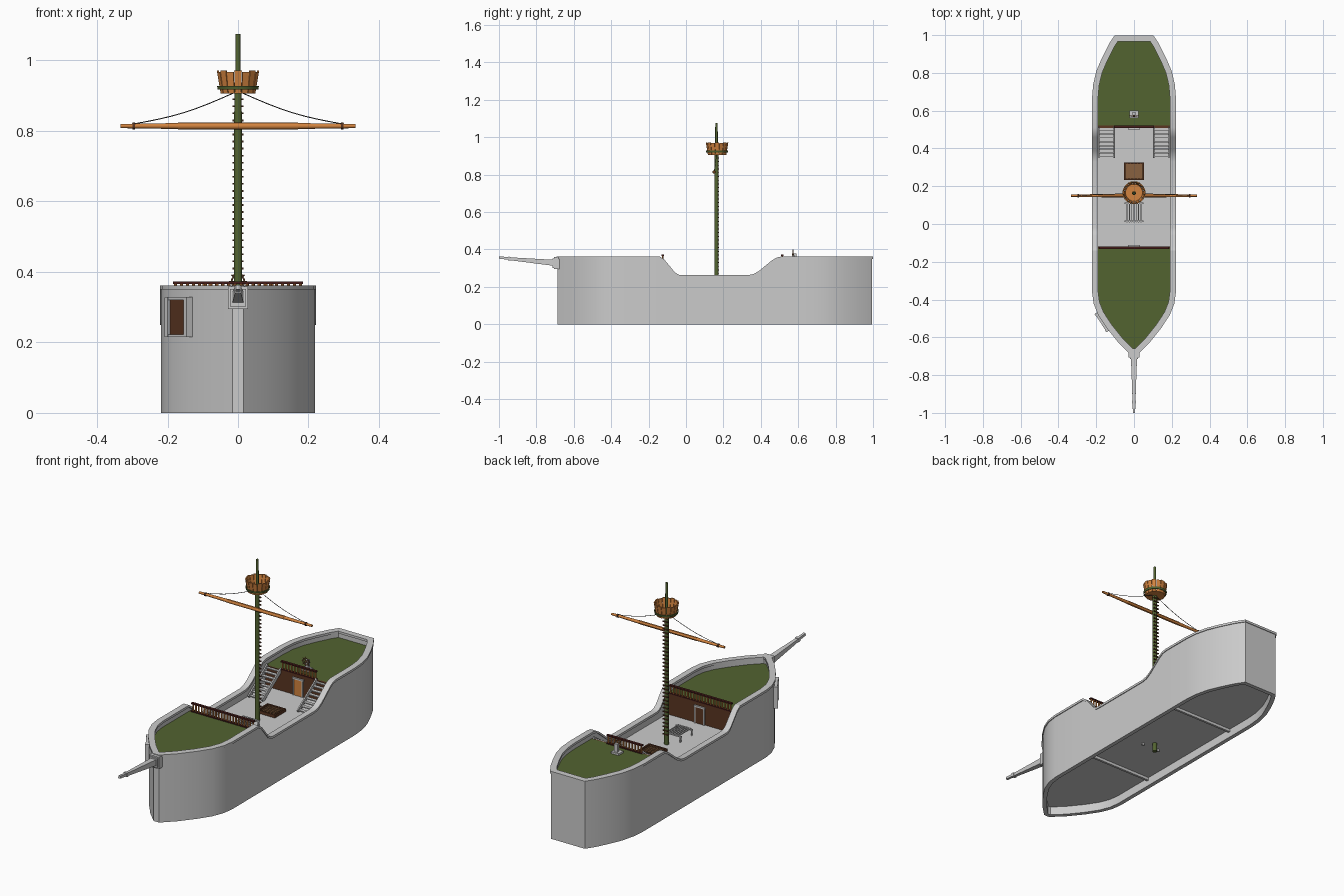
import bpy, bmesh, math
from mathutils import Vector, Matrix, Euler

if "Cube" in bpy.data.objects:
    bpy.data.objects.remove(bpy.data.objects["Cube"])

def material(name, c):
    m = bpy.data.materials.new(name)
    m.diffuse_color = (*c, 1)
    m.use_nodes = True
    m.node_tree.nodes["Principled BSDF"].inputs["Base Color"].default_value = m.diffuse_color
    return m

GREEN = material("green", (.085, .125, .03))
ORANGE = material("orange_wood", (.65, .23, .05))
BROWN = material("brown_wood", (.10, .035, .015))
DARK = material("dark_red", (.06, .012, .01))
TAN = material("grating_wood", (.25, .12, .05))
ROPE = material("rope", (.05, .05, .05))

def finish(name, bm, mat=None):
    bmesh.ops.recalc_face_normals(bm, faces=bm.faces[:])
    me = bpy.data.meshes.new(name)
    bm.to_mesh(me)
    bm.free()
    for p in me.polygons:
        p.use_smooth = True
    me.set_sharp_from_angle(angle=math.radians(30))
    ob = bpy.data.objects.new(name, me)
    bpy.context.collection.objects.link(ob)
    if mat:
        me.materials.append(mat)
    return ob

def box(bm, c, s, rot=(0, 0, 0)):
    M = Matrix.Translation(c) @ Euler(rot).to_matrix().to_4x4() @ Matrix.Diagonal((*s, 1))
    bmesh.ops.create_cube(bm, size=1, matrix=M)

def rod(bm, a, b, r0, r1=None, n=12, spin=0):
    a, b = Vector(a), Vector(b)
    d = b - a
    M = Matrix.Translation((a + b) / 2) @ d.to_track_quat('Z', 'Y').to_matrix().to_4x4() @ Matrix.Rotation(spin, 4, 'Z')
    bmesh.ops.create_cone(bm, cap_ends=True, segments=n, radius1=r0, radius2=r0 if r1 is None else r1,
                          depth=d.length, matrix=M)

def boxes(name, items, mat=None):
    bm = bmesh.new()
    for it in items:
        box(bm, *it)
    return finish(name, bm, mat)

def rods(name, items, mat=None):
    bm = bmesh.new()
    for it in items:
        rod(bm, *it)
    return finish(name, bm, mat)

# hull plan (right half, stern to bow) and sheer line
SHEER = [(-.14, .362), (-.115, .345), (-.06, .278), (-.04, .265), (-.02, .262),
         (.33, .262), (.36, .268), (.39, .285), (.46, .342), (.485, .357), (.51, .362)]
HALF = [(.10, .995), (.13, .95), (.165, .88), (.195, .81), (.212, .74), (.218, .67)]
HALF += [(.218, y) for y, z in reversed(SHEER)]
HALF += [(.218, -.36), (.210, -.42), (.186, -.48), (.14, -.55), (.08, -.625), (.016, -.688)]

def lerp_table(t, v):
    if v <= t[0][0]:
        return t[0][1]
    for (a, fa), (b, fb) in zip(t, t[1:]):
        if v <= b:
            return fa + (fb - fa) * (v - a) / (b - a)
    return t[-1][1]

def offset_half(d):
    # mitred offset of the half plan; positive is outward
    pts = [Vector((-HALF[0][0], HALF[0][1]))] + [Vector(p) for p in HALF] + [Vector((-HALF[-1][0], HALF[-1][1]))]
    out = []
    for a, p, b in zip(pts, pts[1:], pts[2:]):
        u, v = (p - a).normalized(), (b - p).normalized()
        n1, n2 = Vector((-u.y, u.x)), Vector((-v.y, v.x))
        m = (n1 + n2).normalized()
        out.append(p + m * d / m.dot(n1))
    return out

def hull_sweep(name, section, mat=None):
    bm = bmesh.new()
    rings = []
    for d, zf in section:
        h = offset_half(d)
        zs = [zf(lerp_table(SHEER, y)) for x, y in HALF]
        co = [(p.x, p.y, z) for p, z in zip(h, zs)]
        co += [(-x, y, z) for x, y, z in reversed(co)]
        rings.append([bm.verts.new(c) for c in co])
    n = len(rings[0])
    for r, s in zip(rings, rings[1:] + rings[:1]):
        for i in range(n):
            bm.faces.new((r[i], r[(i + 1) % n], s[(i + 1) % n], s[i]))
    return finish(name, bm, mat)

hull_sweep("hull_wall", [(0, lambda z: 0), (0, lambda z: z - .01), (-.022, lambda z: z - .01), (-.022, lambda z: 0)])
hull_sweep("hull_rim", [(.004, lambda z: z - .012), (.004, lambda z: z), (-.028, lambda z: z), (-.028, lambda z: z - .012)])

def deck(name, y0, y1, z0, z1, mat=None):
    h = offset_half(-.016)
    y0, y1 = max(y0, h[-1].y), min(y1, h[0].y)
    t = sorted((p.y, p.x) for p in h)
    ys = [y0] + [y for y, x in t if y0 + 1e-4 < y < y1 - 1e-4] + [y1]
    right = [(lerp_table(t, y), y) for y in ys]
    bm = bmesh.new()
    f = bm.faces.new([bm.verts.new((x, y, z0)) for x, y in right + [(-x, y) for x, y in reversed(right)]])
    g = bmesh.ops.extrude_face_region(bm, geom=[f], use_keep_orig=True)
    bmesh.ops.translate(bm, vec=(0, 0, z1 - z0), verts=[v for v in g["geom"] if isinstance(v, bmesh.types.BMVert)])
    return finish(name, bm, mat)

DZ, UZ = .215, .325   # main and upper deck heights
deck("hull_floor", -1, 1, .045, .055)
deck("main_deck", -.13, .52, DZ - .01, DZ)
deck("fore_deck", -1, -.125, UZ - .012, UZ, GREEN)
deck("aft_deck", .515, 1, UZ - .012, UZ, GREEN)

# bulkheads, doors and railings of the two upper decks
for nm, y, face, w in (("fore", -.125, 1, .185), ("aft", .515, -1, .105)):
    boxes(nm + "_bulkhead", [((0, y, (DZ + UZ) / 2), (.39, .012, UZ - DZ))], BROWN)
    boxes(nm + "_floor_beam", [((0, y, .04), (.40, .012, .02))])
    yd = y + face * .008
    boxes(nm + "_door_frame", [((s * .026, yd, DZ + .045), (.007, .012, .09)) for s in (-1, 1)]
          + [((0, yd, DZ + .09), (.064, .014, .008))])
    boxes(nm + "_door", [((0, yd, DZ + .043), (.046, .006, .086))], BROWN if face > 0 else ORANGE)
    boxes(nm + "_rail", [((0, y, .369), (2 * w, .014, .007)), ((0, y, UZ + .003), (2 * w, .014, .006))], DARK)
    n = round(w / .0085)
    rods(nm + "_balusters", [((-w + .008 + i * (2 * w - .016) / (n - 1), y, UZ),
                              (-w + .008 + i * (2 * w - .016) / (n - 1), y, .367), .0042, .0042, 8) for i in range(n)], ORANGE)

# stairs to the aft deck
N = 8
run, rise = .16, UZ - DZ
slope = math.atan2(rise, run)
for nm, s in (("right", 1), ("left", -1)):
    boxes(nm + "_stair_treads", [((s * .145, .355 + run * (i + .5) / N, DZ + rise * (i + .6) / N), (.078, .018, .005)) for i in range(N)])
    boxes(nm + "_stair_stringers", [((s * x, .355 + run / 2, DZ + rise / 2 + .002), (.007, math.hypot(run, rise), .022), (slope, 0, 0))
                                    for x in (.105, .185)])

# outer hatch door on the left bow
c, ang = Vector((-.165, -.517, .272)), math.atan2(.07, -.045)
t, nrm = Vector((math.cos(ang), math.sin(ang), 0)), Vector((-.84, -.54, 0))
r = (0, 0, ang)
boxes("bow_hatch_door", [(c, (.09, .012, .10), r)], BROWN)
boxes("bow_hatch_frame", [(c + t * s * .05 + nrm * .004, (.016, .022, .112), r) for s in (-1, 1)]
      + [(c + Vector((0, 0, s * .053)) + nrm * .003, (.116, .02, .008), r) for s in (-1, 1)])

# deck grating behind the mast
boxes("hatch_frame", [((s * .05, .28, DZ + .008), (.008, .092, .016)) for s in (-1, 1)]
      + [((0, .28 + s * .042, DZ + .008), (.10, .008, .016)) for s in (-1, 1)], BROWN)
boxes("hatch_grating", [((0, .28, DZ + .004), (.096, .08, .008))]
      + [((-.036 + .018 * i, .28, DZ + .011), (.006, .08, .006)) for i in range(5)], TAN)

# slatted rack in front of the mast
boxes("rack", [((-.036 + .012 * i, .058, DZ + .034), (.005, .10, .004)) for i in range(7)]
      + [((0, y, DZ + .03), (.10, .008, .006)) for y in (.015, .11)]
      + [((s * .044, y, DZ + .015), (.006, .006, .035)) for s in (-1, 1) for y in (.015, .11)])
boxes("rack_feet", [((s * .05, .13, .04), (.012, .008, .015)) for s in (-1, 1)])

# mast with rungs
MY = .163
rods("mast", [((0, MY, 0), (0, MY, .92), .0125, .0105, 16), ((0, MY, .9), (0, MY, 1.075), .0075, .0065, 12)], GREEN)
boxes("mast_rungs", [((0, MY + .011, .27 + .02 * i), (.030, .007, .005)) for i in range(32)], BROWN)

# crow's nest
ny, z0, z1, K = .166, .906, .971, 16
bm = bmesh.new()
for i in range(K):
    a = math.tau * i / K
    h = math.pi / K * .9
    zt = z1 - (.003 if i % 2 else 0)
    vs = [bm.verts.new((rr * math.cos(a + q), ny + rr * math.sin(a + q), z))
          for z, ro in ((z0, .050), (zt, .061)) for rr, q in ((ro, -h), (ro, h), (ro - .006, h), (ro - .006, -h))]
    for f in ((0, 1, 2, 3), (4, 5, 6, 7), (0, 1, 5, 4), (1, 2, 6, 5), (2, 3, 7, 6), (3, 0, 4, 7)):
        bm.faces.new([vs[j] for j in f])
finish("nest_staves", bm, ORANGE)
rods("nest_floor", [((0, ny, z0), (0, ny, z0 + .006), .047, .047, 24)], ORANGE)
bm = bmesh.new()
prof = [(.054, .917), (.0575, .917), (.0595, .928), (.056, .928)]
rings = [[bm.verts.new((q * math.cos(math.tau * i / 32), ny + q * math.sin(math.tau * i / 32), z)) for i in range(32)] for q, z in prof]
for p, q in zip(rings, rings[1:] + rings[:1]):
    for i in range(32):
        bm.faces.new((p[i], p[(i + 1) % 32], q[(i + 1) % 32], q[i]))
finish("nest_band", bm, GREEN)

# yard and its ropes
YY, YZ = .150, .814
rods("yard", [((-.17, YY, YZ), (.17, YY, YZ), .0095, .0095, 12)]
     + [((s * .165, YY, YZ), (s * .333, YY, YZ), .0085, .006, 12) for s in (-1, 1)], ORANGE)
rods("yard_bands", [((s * .292, YY, YZ), (s * .300, YY, YZ), .0095, .0095, 12) for s in (-1, 1)], BROWN)
def rope_pt(s, u):
    return (s * (.296 - .284 * u), YY + (MY - YY) * u, .820 + .088 * u - .012 * math.sin(math.pi * u))
rods("yard_ropes", [(rope_pt(s, i / 8), rope_pt(s, (i + 1) / 8), .0014, .0014, 6) for s in (-1, 1) for i in range(8)], ROPE)

# bowsprit
rods("bowsprit", [((0, -.68, .326), (0, -.95, .351), .024, .0105, 4, math.pi / 4),
                  ((0, -.935, .350), (0, -.95, .351), .0145, .0145, 4, math.pi / 4),
                  ((0, -.94, .351), (0, -1.0, .357), .010, .009, 4, math.pi / 4)])
boxes("bowsprit_mount", [((0, -.692, .327), (.056, .03, .064)), ((0, -.708, .327), (.044, .012, .05))])

# ship's wheel on the aft deck
wy, wz = .572, .373
boxes("wheel_stand", [((0, .58, UZ + .005), (.045, .04, .01)), ((0, .585, UZ + .028), (.018, .014, .05))])
K = 16
def wheel(q, i, n):
    return (q * math.cos(math.tau * i / n), wy, wz + q * math.sin(math.tau * i / n))
rods("wheel", [(wheel(.018, i, K), wheel(.018, i + 1, K), .0025, .0025, 6) for i in range(K)]
     + [(wheel(0, i, 8), wheel(.026, i, 8), .0015, .0015, 6) for i in range(8)]
     + [((0, wy - .005, wz), (0, wy + .012, wz), .005, .005, 10)], TAN)
